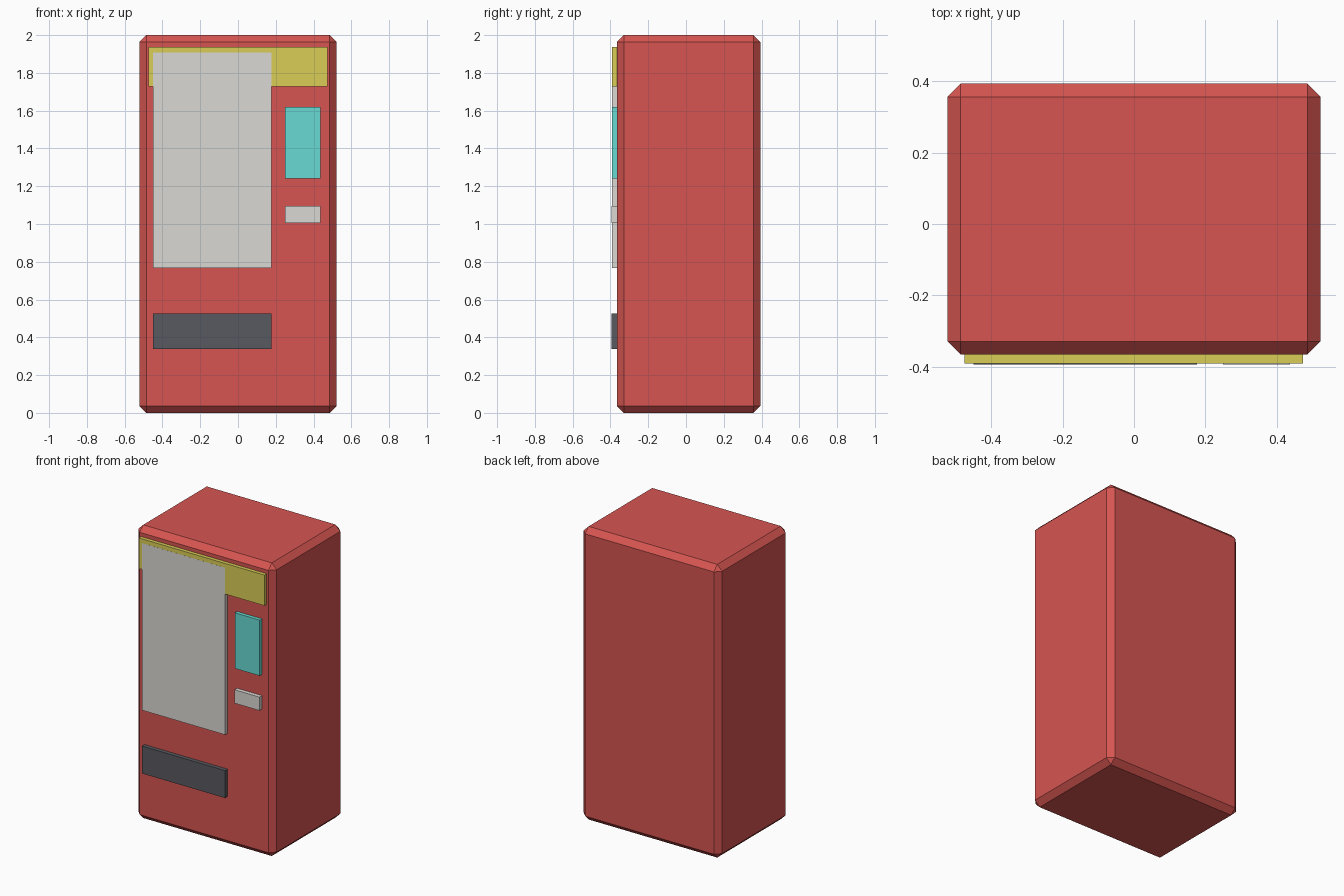
import bpy

if "Cube" in bpy.data.objects:
    bpy.data.objects.remove(bpy.data.objects["Cube"])


def material(name, rgb):
    # sRGB 0-255 to linear
    lin = [(c / 255 / 12.92) if c < 11 else ((c / 255 + 0.055) / 1.055) ** 2.4 for c in rgb]
    m = bpy.data.materials.new(name)
    m.diffuse_color = (*lin, 1.0)
    m.use_nodes = True
    m.node_tree.nodes["Principled BSDF"].inputs["Base Color"].default_value = m.diffuse_color
    return m


def box(name, x, y, z, mat):
    """Box from (min, max) ranges on each axis."""
    bpy.ops.mesh.primitive_cube_add(size=1)
    ob = bpy.context.object
    ob.name = name
    for v in ob.data.vertices:
        v.co = [r[0] + (c + 0.5) * (r[1] - r[0]) for c, r in zip(v.co, (x, y, z))]
    ob.data.materials.append(mat)
    return ob


red = material("cabinet red", (214, 85, 81))
yellow = material("sign yellow", (218, 205, 87))
grey = material("light grey", (218, 216, 211))
teal = material("keypad teal", (104, 218, 210))
dark = material("tray dark grey", (89, 90, 96))

FRONT = -0.366      # front plane of the cabinet
BACK = 0.3935

# Cabinet with chamfered edges
cabinet = box("cabinet", (-0.5225, 0.5225), (FRONT, BACK), (0, 2), red)
bev = cabinet.modifiers.new("chamfer", 'BEVEL')
bev.width = 0.037
bev.segments = 1
bev.limit_method = 'NONE'

# Panels on the front: name, x range, z range, front y, material
panels = [
    ("top_sign", (-0.475, 0.473), (1.728, 1.937), -0.3905, yellow),
    ("display_window", (-0.45, 0.177), (0.768, 1.908), -0.391, grey),
    ("keypad_panel", (0.249, 0.437), (1.24, 1.62), -0.3905, teal),
    ("coin_slot", (0.249, 0.437), (1.004, 1.096), -0.3935, grey),
    ("pickup_tray", (-0.45, 0.177), (0.338, 0.525), -0.3935, dark),
]
for name, x, z, y, mat in panels:
    box(name, x, (y, FRONT + 0.004), z, mat)
